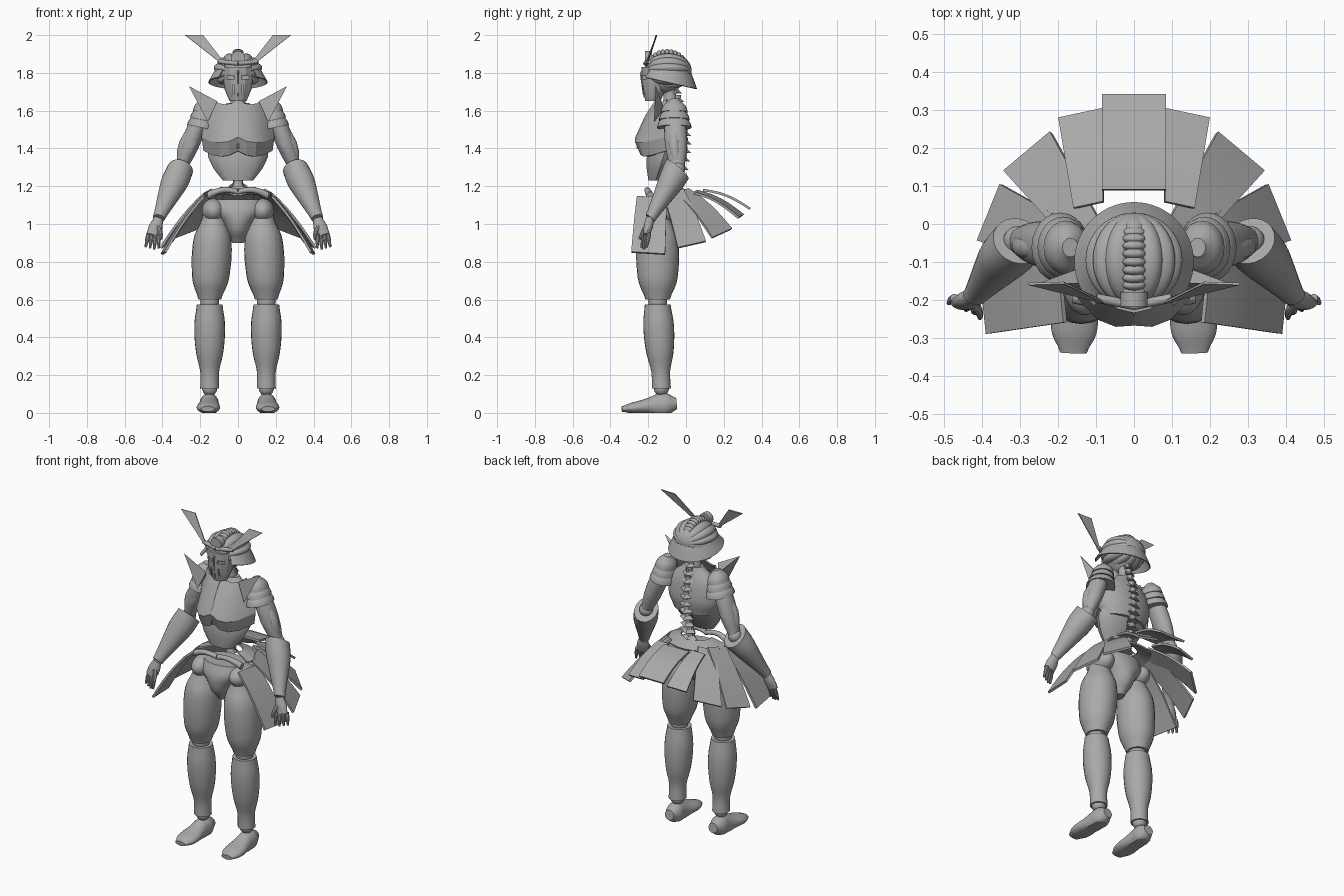
import bpy, bmesh, math
from math import sin, cos, pi, radians
from mathutils import Vector

cube = bpy.data.objects.get("Cube")
if cube:
    bpy.data.objects.remove(cube)

steel = bpy.data.materials.new("plain grey steel")
steel.use_nodes = True
grey = (.4, .4, .4, 1)
steel.diffuse_color = grey
steel.node_tree.nodes["Principled BSDF"].inputs["Base Color"].default_value = grey


def finish(name, verts, faces, mirror=False, thickness=0, sharp_angle=35):
    """Mesh object with optional thickness and left/right mirroring."""
    mesh = bpy.data.meshes.new(name)
    mesh.from_pydata([tuple(v) for v in verts], [], faces)
    bm = bmesh.new()
    bm.from_mesh(mesh)
    bmesh.ops.remove_doubles(bm, verts=bm.verts, dist=.0001)
    bmesh.ops.recalc_face_normals(bm, faces=bm.faces)
    bm.to_mesh(mesh)
    bm.free()
    mesh.materials.append(steel)
    part = bpy.data.objects.new(name, mesh)
    bpy.context.collection.objects.link(part)
    bpy.ops.object.select_all(action='DESELECT')
    part.select_set(True)
    bpy.context.view_layer.objects.active = part
    if thickness:
        solid = part.modifiers.new("thickness", 'SOLIDIFY')
        solid.thickness, solid.offset = thickness, 0
        bpy.ops.object.modifier_apply(modifier=solid.name)
    bpy.ops.object.shade_smooth_by_angle(angle=radians(sharp_angle))
    if mirror:
        part.modifiers.new("mirror", 'MIRROR')
    return part


def strip_faces(rows, columns):
    return [(r * columns + c, r * columns + c + 1, (r + 1) * columns + c + 1, (r + 1) * columns + c)
            for r in range(rows - 1) for c in range(columns - 1)]


def sheet(name, rows, **options):
    """Open sheet through rows of points."""
    return finish(name, [p for row in rows for p in row], strip_faces(len(rows), len(rows[0])), **options)


def tetra(name, points, **options):
    """Four-cornered spike."""
    return finish(name, points, [(0, 1, 2), (0, 3, 1), (1, 3, 2), (2, 3, 0)], **options)


def eased(values, steps):
    """Catmull-Rom curve through evenly spaced values."""
    padded = [values[0], *values, values[-1]]
    result = []
    for a, b, c, d in zip(padded, padded[1:], padded[2:], padded[3:]):
        for k in range(steps):
            t = k / steps
            result.append(b + t / 2 * (c - a + t * (2 * a - 5 * b + 4 * c - d + t * (3 * (b - c) + d - a))))
    return result + [values[-1]]


def limb(name, start, end, widths, depths=None, depth=1, axis=None, bow=(0, 0, 0), sides=24, steps=3, **options):
    """Closed skin over ellipses spaced evenly from start to end."""
    start, end, bow = Vector(start), Vector(end), Vector(bow)
    along = Vector(axis or end - start).normalized()
    across = (Vector((1, 0, 0)) - along * along.x).normalized()
    up = along.cross(across)
    widths_eased = eased(widths, steps)
    depths_eased = eased(depths or [w * depth for w in widths], steps)
    verts, last = [], len(widths_eased) - 1
    for r, (w, d) in enumerate(zip(widths_eased, depths_eased)):
        centre = start.lerp(end, r / last) + bow * sin(pi * r / last)
        for i in range(sides):
            a = math.tau * i / sides
            point = centre + across * w * cos(a) + up * d * sin(a)
            point.z = max(point.z, 0)
            verts.append(point)
    faces = [(r * sides + i, r * sides + (i + 1) % sides, (r + 1) * sides + (i + 1) % sides, (r + 1) * sides + i)
             for r in range(last) for i in range(sides)]
    faces += [list(range(sides)), list(range(last * sides, len(verts)))]
    return finish(name, verts, faces, **options)


def ball(name, centre, size, sides=24, lobes=0, **options):
    """Ellipsoid with poles on the y axis, optionally swelling into lobes."""
    rows = []
    for i in range(21):
        height, radius = cos(pi * i / 20), max(sin(pi * i / 20), .01)
        row = []
        for k in range(sides + 1):
            a = math.tau * k / sides
            swell = radius * (1 + .09 * abs(sin(lobes * a)))
            row.append(Vector(centre) + Vector((size[0] * swell * cos(a), -size[1] * height, size[2] * swell * sin(a))))
        rows.append(row)
    return sheet(name, rows, **options)


UP = (0, 0, 1)
both = dict(mirror=True)

# Joints of the left limbs
hip, knee, ankle = Vector((.13, -.15, 1.03)), Vector((.15, -.15, .59)), Vector((.15, -.13, .13))
heel, toe = Vector((.15, -.05, .05)), Vector((.16, -.34, .02))
shoulder, elbow = Vector((.2, -.06, 1.56)), Vector((.305, -.045, 1.29))
wrist, knuckles = Vector((.42, -.19, 1.03)), Vector((.45, -.21, .94))

# Legs and feet
limb("feet", heel, toe, (.03, .05, .05, .055, .062, .058, .035), (.03, .06, .06, .045, .035, .028, .014), **both)
limb("shins", ankle, knee - Vector((0, 0, .015)), (.05, .05, .07, .08, .08, .068), axis=UP, **both)
limb("thighs", hip, knee + Vector((0, 0, .01)), (.06, .095, .105, .103, .092, .06), depth=1.08, axis=UP, **both)
for name, joint, size in (("ankles", ankle, .04), ("knees", knee, .05), ("hip_joints", hip, .06), ("elbows", elbow, .04)):
    ball(name, joint, (size, size, size), **both)

# Pelvis, hip covers and sloping belt open at the front
limb("pelvis", (0, -.14, .9), (0, -.13, 1.13), (.03, .06, .09, .14, .13), (.04, .09, .11, .11, .09), axis=UP)
ball("hip_covers", hip + Vector((0, .01, .04)), (.062, .1, .065), **both)
belt_angles = [radians(a) for a in range(-20, 201, 10)]
sheet("hip_belt", [[(w * cos(a), -.1 + d * sin(a), z) for a in belt_angles]
                   for w, d, z in ((.09, .07, 1.19), (.18, .14, 1.16))], thickness=.01)
limb("front_hip_bars", (0, -.2, 1.17), (.16, -.19, 1.15), (.015, .015, .02), bow=(0, -.01, .02), **both)


# Skirt panels: each swings further round the hips and arches outward
def skirt_panel(name, turn, inner, outer, inner_half, outer_half, **options):
    swing = Vector((cos(turn), -sin(turn), -.3 * sin(2 * turn)))
    rows = []
    for i in range(7):
        t = i / 6
        middle = Vector(inner).lerp(Vector(outer), t)
        middle.z += .02 * sin(pi * t)
        edge = swing * (inner_half + (outer_half - inner_half) * t)
        rows.append([middle - edge, middle + edge])
    sheet(name, rows, thickness=.013, **options)


skirt_panel("back_skirt_panel", 0, (0, .09, 1.18), (0, .34, 1.08), .085, .085)
skirt_panel("rear_skirt_panels", radians(12), (.12, .05, 1.17), (.14, .29, 1.04), .04, .06, **both)
skirt_panel("rear_side_skirt_panels", radians(40), (.13, -.02, 1.17), (.28, .19, .95), .05, .08, **both)
skirt_panel("side_skirt_panels", radians(68), (.16, -.07, 1.17), (.38, .03, .89), .06, .08, **both)
skirt_panel("front_skirt_panels", radians(96), (.19, -.18, 1.14), (.395, -.2, .845), .08, .09, **both)

# Torso
limb("abdomen", (0, -.16, 1.23), (0, -.1, 1.42), (.08, .13, .16, .16), (.04, .07, .09, .1), axis=UP, sides=14, steps=1)
limb("rib_cage", (0, -.1, 1.36), (0, -.08, 1.64), (.14, .17, .17, .14, .06), (.09, .1, .09, .07, .04), axis=UP)

# Breastplate: curved rows from the middle crease to the side, lowest under the breast
breast_rows = []
for height, front, half_width in ((1.63, -.16, .13), (1.54, -.22, .17), (1.43, -.27, .19), (1.36, -.24, .18), (1.36, -.18, .16)):
    row = []
    for i in range(5):
        t = i / 4
        crease = .006 if i == 0 else 0
        row.append((half_width * t, -.1 + (front + .1) * (1 - t ** 3) + crease, height + .03 * (2 * t - 1) ** 2))
    breast_rows.append(row)
sheet("breastplate", breast_rows, thickness=.008, sharp_angle=22, **both)
tetra("collar_spikes", [(.11, -.155, 1.65), (.16, -.17, 1.54), (.14, -.115, 1.61), (.26, -.16, 1.73)], **both)
limb("breast_ridge", (0, -.21, 1.55), (0, -.26, 1.4), (.003, .008, .004), sides=6)

# Spine of broad finned vertebrae, and neck
for i in range(13):
    bone = Vector((0, -.06 + .05 * sin(pi * i / 12), 1.71 - .045 * i))
    width = .024 + .001 * i
    rise = Vector((0, 0, .018))
    limb(f"vertebra_{i + 1}", bone + rise, bone - rise, (width * .8, width * .7, width), (.022, .02, .026), sides=10, steps=1)
    wing = Vector((width * 1.5, 0, 0))
    root = bone + Vector((0, .01, -.015))
    tetra(f"vertebra_fin_{i + 1}", [root + wing, root - wing, bone + Vector((0, 0, .02)), bone + Vector((0, .04, -.02))])
limb("neck", (0, -.08, 1.62), (0, -.09, 1.74), (.045, .033, .035), axis=UP)

# Layered shoulder guards
for i in range(3):
    width = .06 + .009 * i
    top = Vector((.168 + .007 * i, -.062, 1.66 - .04 * i))
    limb(f"shoulder_guards_{i + 1}", top, top + Vector((.012, 0, -.07)),
         (width * .35, width * .85, width), depth=1.18, axis=(-.2, 0, 1), **both)

# Arms with muscle strands
limb("upper_arms", shoulder, elbow, (.045, .05, .045, .03), depth=1.2, **both)
for name, bow in (("outer", (.03, -.01, 0)), ("front", (-.01, -.03, 0)), ("rear", (0, .03, 0))):
    limb(name + "_arm_muscles", shoulder, elbow, (.02, .03, .02), bow=bow, sides=14, **both)
limb("forearms", elbow, wrist, (.068, .072, .06, .045, .032), (.078, .07, .056, .042, .03), axis=(.2, -.6, -.7), **both)
limb("palms", wrist, knuckles, (.025, .036, .036), (.022, .024, .018), sides=16, **both)
for i in range(4):
    base = knuckles + Vector((.018 * i - .03, .009 * i - .012, .01))
    reach = Vector((.005 * i, -.013, -.084 + .006 * abs(i - 1)))
    limb(f"fingers_{i + 1}", base, base + reach, (.011, .011, .006), sides=10, **both)
limb("thumbs", (.425, -.21, .99), (.406, -.247, .92), (.013, .012, .007), bow=(-.005, 0, 0), sides=10, **both)

# Head and face mask with cut eye slots and breathing slits
ball("skull", (0, -.115, 1.79), (.085, .095, .1))
mask = limb("face_mask", (0, -.175, 1.65), (0, -.16, 1.83), (.045, .07, .08, .085), depth=.88,
            axis=UP, sides=12, steps=1, sharp_angle=20)
for side in (-1, 1):
    for name, x, z, size in (("eye", .04, 1.775, (.045, .08, .02)), ("slit", .025, 1.71, (.007, .08, .05))):
        bpy.ops.mesh.primitive_cube_add(size=1, location=(side * x, -.25, z), scale=size)
        cutter = bpy.context.object
        cutter.name = f"{name}_cutter"
        cutter.data.materials.append(steel)
        cutter.hide_render = True
        cutter.hide_set(True)
        cut = mask.modifiers.new(name, 'BOOLEAN')
        cut.operation, cut.object = 'DIFFERENCE', cutter
tetra("nose_ridge", [(-.012, -.22, 1.83), (.012, -.22, 1.83), (0, -.225, 1.66), (0, -.245, 1.8)])

# Helmet: lobed dome, flared neck guard and beaded crest
ball("helmet_dome", (0, -.095, 1.81), (.12, .125, .092), sides=84, lobes=7, sharp_angle=25)
rim_angles = [radians(a) for a in range(-48, 229, 6)]
guard_rows = []
for i in range(5):
    t = i / 4
    reach = .105 + .05 * t
    guard_rows.append([(reach * cos(a), -.1 + reach * sin(a), 1.84 - .09 * t - .035 * t * t * sin(a)) for a in rim_angles])
sheet("neck_guard", guard_rows, thickness=.006)
for i in range(13):
    a = radians(18 + 12 * i)
    ball(f"crest_bead_{i + 1}", (0, -.1 + .105 * cos(a), 1.81 + .097 * sin(a)), (.03, .014, .02))

# Brow ornament and horn plates
limb("brow_disc", (0, -.218, 1.88), (0, -.18, 1.88), (.036, .036))
limb("brow_band", (0, -.215, 1.85), (.1, -.195, 1.86), (.012, .012), **both)
sheet("horn_plates", [[(.07, -.21, 1.835), (.08, -.207, 1.865)], [(.28, -.158, 2), (.185, -.155, 2)]], thickness=.006, **both)
